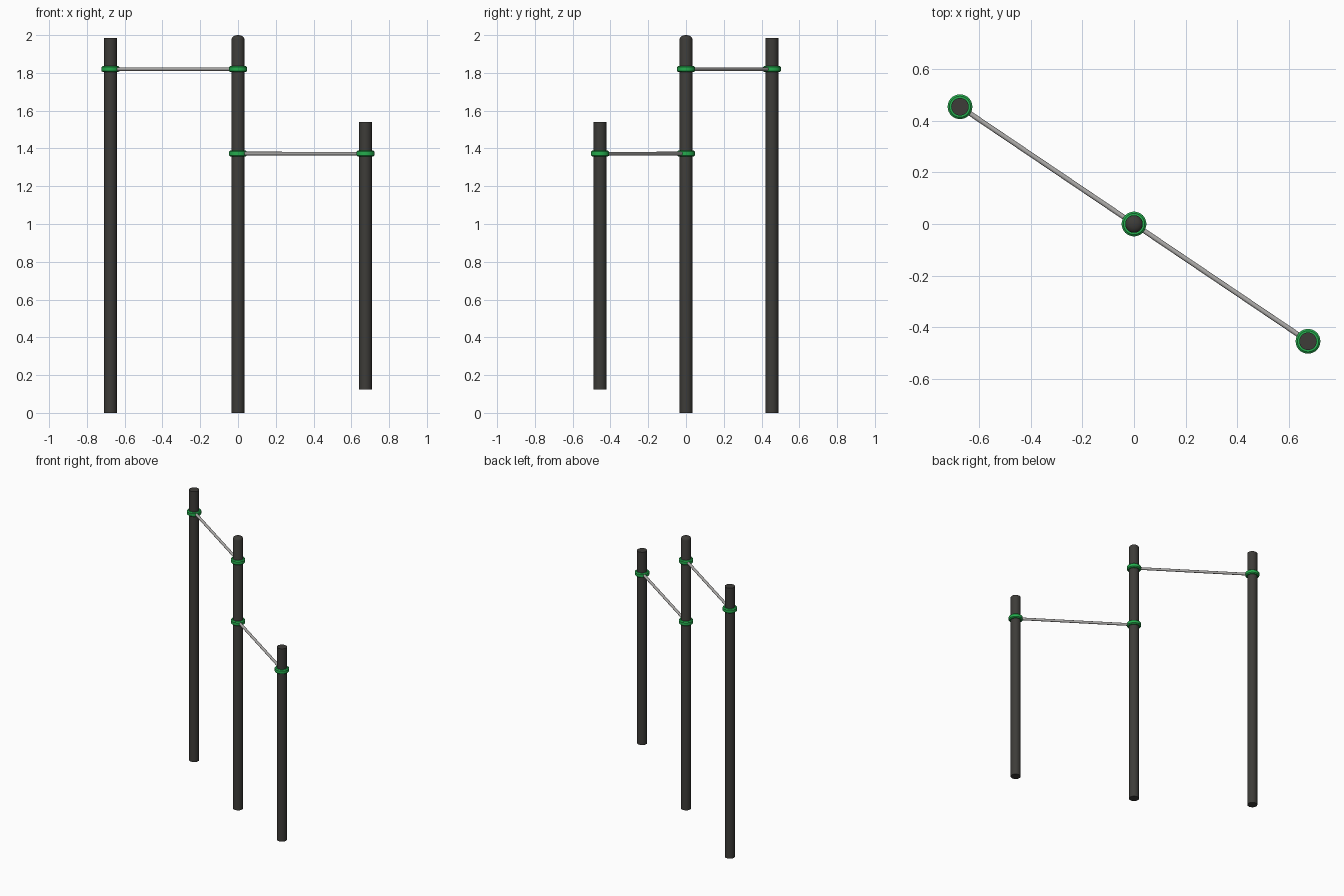
import bpy, bmesh, math
from mathutils import Vector

if "Cube" in bpy.data.objects:
    bpy.data.objects.remove(bpy.data.objects["Cube"])


def material(name, rgb):
    m = bpy.data.materials.new(name)
    m.diffuse_color = (*rgb, 1)
    m.use_nodes = True
    m.node_tree.nodes["Principled BSDF"].inputs["Base Color"].default_value = m.diffuse_color
    return m


DARK = material("dark post", (0.047, 0.045, 0.040))
GREEN = material("green clamp", (0.018, 0.42, 0.075))
STEEL = material("steel bar", (0.42, 0.41, 0.40))


def lathe(name, profile, mat, loc, seg=32, closed=False):
    """Revolve an (r, z) profile around z; open profiles get capped ends."""
    bm = bmesh.new()
    rings = [[bm.verts.new((r * math.cos(2 * math.pi * i / seg),
                            r * math.sin(2 * math.pi * i / seg), z))
              for i in range(seg)] for r, z in profile]
    pairs = list(zip(rings, rings[1:] + rings[:1])) if closed else list(zip(rings, rings[1:]))
    for a, b in pairs:
        for i in range(seg):
            j = (i + 1) % seg
            bm.faces.new((a[i], a[j], b[j], b[i]))
    if not closed:
        bm.faces.new(rings[0][::-1])
        bm.faces.new(rings[-1])
    bmesh.ops.recalc_face_normals(bm, faces=bm.faces)
    me = bpy.data.meshes.new(name)
    bm.to_mesh(me)
    bm.free()
    me.materials.append(mat)
    ob = bpy.data.objects.new(name, me)
    bpy.context.collection.objects.link(ob)
    ob.location = loc
    bpy.ops.object.select_all(action='DESELECT')
    ob.select_set(True)
    bpy.context.view_layer.objects.active = ob
    bpy.ops.object.shade_smooth_by_angle(angle=math.radians(35))
    return ob


R = 0.034
LEFT, MID, RIGHT = (-0.675, 0.455), (0, 0), (0.675, -0.455)

# Posts: the middle one has a domed cap
lathe("tall_post", [(R, 0), (R, 1.985)], DARK, (*LEFT, 0))
lathe("short_post", [(R, 0.125), (R, 1.54)], DARK, (*RIGHT, 0))
dome = [(R * math.cos(math.radians(a)), 1.98 + 0.02 * math.sin(math.radians(a)))
        for a in (0, 20, 40, 60, 80)]
lathe("middle_post", [(R, 0)] + dome, DARK, (*MID, 0))

# Clamp rings and the bar between each pair of posts
ring = [(R - 0.003, -0.016), (0.041, -0.016), (0.048, -0.010),
        (0.048, 0.010), (0.041, 0.016), (R - 0.003, 0.016)]
for label, p, q, z in (("high", LEFT, MID, 1.82), ("low", MID, RIGHT, 1.373)):
    for side, c in (("left", p), ("right", q)):
        lathe(f"{label}_clamp_{side}", ring, GREEN, (*c, z), closed=True)
    d = Vector((q[0] - p[0], q[1] - p[1], 0))
    bar = lathe(f"{label}_bar", [(0.0095, 0.03), (0.0095, d.length - 0.03)], STEEL, (*p, z), seg=16)
    bar.rotation_euler = d.to_track_quat('Z', 'Y').to_euler()
